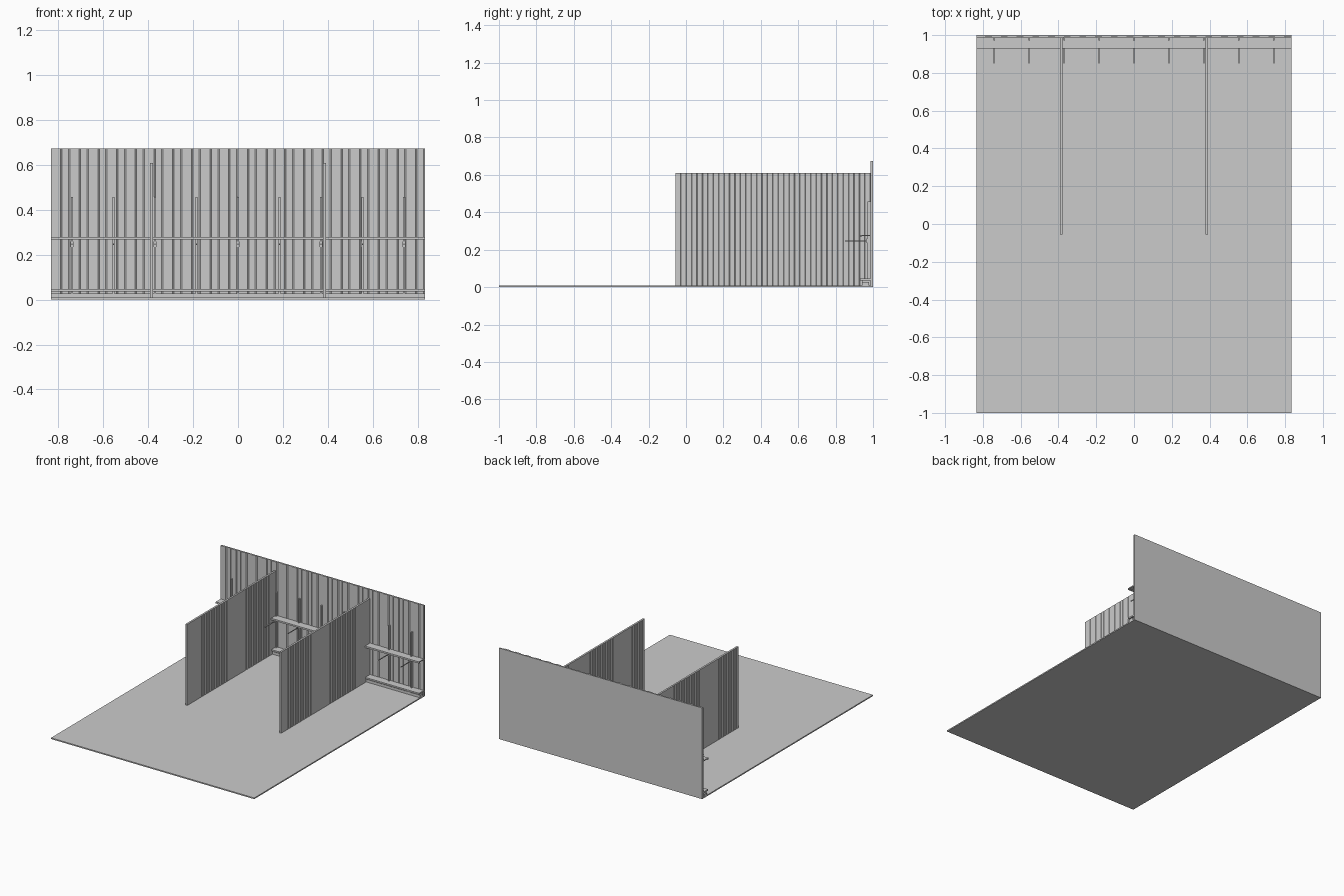
import bpy, bmesh
from mathutils import Matrix

if "Cube" in bpy.data.objects:
    bpy.data.objects.remove(bpy.data.objects["Cube"])

HALF_W = 0.833


def finish(bm, name):
    bmesh.ops.recalc_face_normals(bm, faces=bm.faces)
    me = bpy.data.meshes.new(name)
    bm.to_mesh(me)
    bm.free()
    ob = bpy.data.objects.new(name, me)
    bpy.context.collection.objects.link(ob)
    return ob


def box(name, x0, x1, y0, y1, z0, z1):
    bm = bmesh.new()
    m = Matrix.Translation(((x0 + x1) / 2, (y0 + y1) / 2, (z0 + z1) / 2))
    m = m @ Matrix.Diagonal((x1 - x0, y1 - y0, z1 - z0, 1))
    bmesh.ops.create_cube(bm, size=1, matrix=m)
    return finish(bm, name)


def prism(name, outline, vec):
    bm = bmesh.new()
    face = bm.faces.new([bm.verts.new(p) for p in outline])
    ext = bmesh.ops.extrude_face_region(bm, geom=[face])
    top = [v for v in ext["geom"] if isinstance(v, bmesh.types.BMVert)]
    bmesh.ops.translate(bm, verts=top, vec=vec)
    # extruding one face keeps the base only when it is not deleted
    return finish(bm, name)


# Floor slab
box("floor", -HALF_W, HALF_W, -1, 1, 0, 0.009)

# Back wall: flat behind, ribbed cladding in front
ribs = 20
pitch = 2 * HALF_W / ribs
outline = [(HALF_W, 1.0, 0.0), (-HALF_W, 1.0, 0.0)]
for i in range(ribs):
    x = -HALF_W + i * pitch
    for f, y in ((0, 0.986), (0.50, 0.986), (0.58, 0.992), (0.92, 0.992)):
        outline.append((x + f * pitch, y, 0.0))
outline.append((HALF_W, 0.986, 0.0))
prism("ribbed_back_wall", outline, (0, 0, 0.675))

# Partitions with fine vertical grooves on both faces
boards = 36
y0, y1 = -0.055, 0.987
step = (y1 - y0) / boards
edge = []
for i in range(boards):
    y = y0 + i * step
    edge += [(0.007, y), (0.007, y + step * 0.88), (0.0055, y + step * 0.94)]
edge.append((0.007, y1))
for side, label in ((-1, "left"), (1, "right")):
    cx = side * 0.385
    pts = [(cx + a, b, 0.006) for a, b in edge]
    pts += [(cx - a, b, 0.006) for a, b in reversed(edge)]
    prism(label + "_partition", pts, (0, 0, 0.604))

# Upper rail: shelf strip with a small turned-down front lip
prism("upper_rail",
      [(-HALF_W, y, z) for y, z in ((0.929, 0.268), (0.939, 0.268), (0.939, 0.273),
                                    (0.987, 0.273), (0.987, 0.280), (0.929, 0.280))],
      (2 * HALF_W, 0, 0))

# Lower ledge and the plinth strip below it
box("lower_ledge", -HALF_W, HALF_W, 0.931, 0.987, 0.036, 0.047)
box("plinth_strip", -HALF_W, HALF_W, 0.942, 0.978, 0.005, 0.028)

# Uprights, brackets and projecting pegs
for i in range(-4, 5):
    x = i * 0.185
    box("upright", x - 0.004, x + 0.004, 0.971, 0.988, 0.005, 0.457)
    box("peg", x - 0.0025, x + 0.0025, 0.850, 0.975, 0.245, 0.250)
    box("peg_plate", x - 0.006, x + 0.006, 0.966, 0.974, 0.236, 0.260)
    box("ledge_support", x - 0.004, x + 0.004, 0.942, 0.987, 0.027, 0.038)
